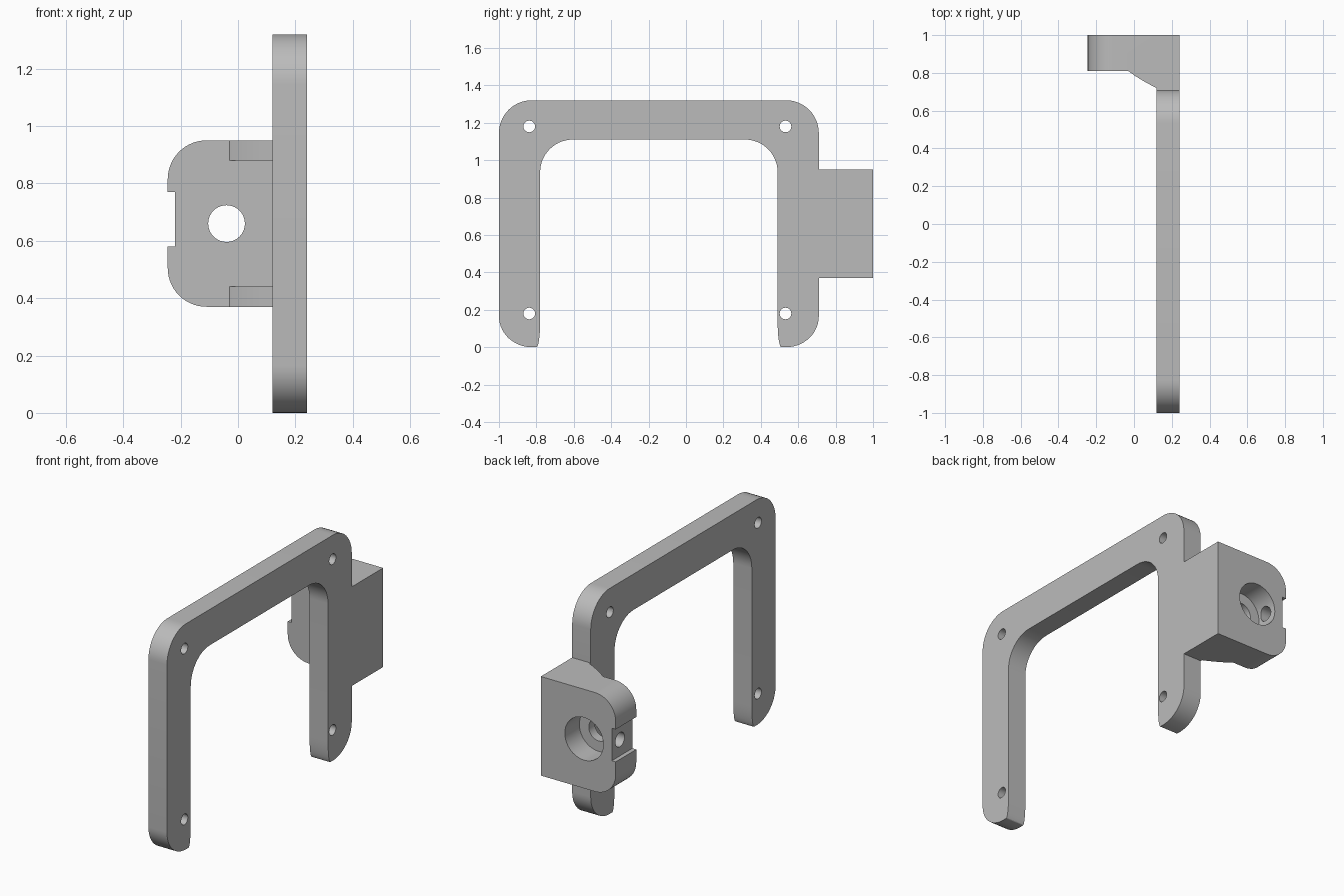
import bpy, bmesh, math
from mathutils import Vector

cube = bpy.data.objects.get("Cube")
if cube:
    bpy.data.objects.remove(cube, do_unlink=True)

grey = bpy.data.materials.new("plain grey")
grey.use_nodes = True
grey.diffuse_color = (0.5, 0.5, 0.5, 1)
grey.node_tree.nodes["Principled BSDF"].inputs["Base Color"].default_value = (0.5, 0.5, 0.5, 1)

# The plane of each profile, by its extrusion axis
PLANES = {
    "x": lambda a, b, d: (d, a, b),
    "y": lambda a, b, d: (a, d, b),
    "z": lambda a, b, d: (a, b, d),
}


def extrude(name, points, axis, start, end):
    """Solid with the given outline, between two positions on an axis."""
    place = PLANES[axis]
    bm = bmesh.new()
    face = bm.faces.new([bm.verts.new(place(a, b, start)) for a, b in points])
    ret = bmesh.ops.extrude_face_region(bm, geom=[face])
    verts = [g for g in ret["geom"] if isinstance(g, bmesh.types.BMVert)]
    bmesh.ops.translate(bm, verts=verts, vec=Vector(place(0, 0, end - start)))
    bmesh.ops.recalc_face_normals(bm, faces=bm.faces)
    mesh = bpy.data.meshes.new(name)
    bm.to_mesh(mesh)
    bm.free()
    mesh.materials.append(grey)
    obj = bpy.data.objects.new(name, mesh)
    bpy.context.collection.objects.link(obj)
    return obj


def arc(ca, cb, ra, rb, first, last, steps=14):
    """Points on an elliptical arc, angles in degrees."""
    angles = [math.radians(first + (last - first) * i / steps) for i in range(steps + 1)]
    return [(ca + ra * math.cos(t), cb + rb * math.sin(t)) for t in angles]


def circle(ca, cb, r):
    return arc(ca, cb, r, r, 0, 360, 40)[:-1]


def combine(target, other, operation):
    mod = target.modifiers.new(operation.lower(), "BOOLEAN")
    mod.operation = operation
    mod.solver = "EXACT"
    mod.object = other
    bpy.context.view_layer.objects.active = target
    bpy.ops.object.modifier_apply(modifier=mod.name)
    bpy.data.objects.remove(other, do_unlink=True)


# Arched frame: one half outline about its middle, then mirrored
mid, outer, inner, top, under, r = -0.145, 0.855, 0.635, 1.32, 1.11, 0.175
half = arc(outer - r, top - r, r, r, 90, 0)
half += arc(outer - r, 0.165, r, 0.165, 0, -90)
half += arc(inner + 0.02, 0.13, 0.02, 0.13, 270, 180, 8)
half += arc(inner - r, under - r, r, r, 0, 90)
outline = [(mid + a, b) for a, b in half] + [(mid - a, b) for a, b in reversed(half)]
frame = extrude("arched_frame_with_mount", outline, "x", 0.12, 0.24)

# Side rail that joins the frame to the mount
rail = extrude("side_rail", [(0.6, 0.37), (1, 0.37), (1, 0.95), (0.6, 0.95)], "x", 0.12, 0.24)
combine(frame, rail, "UNION")

# Mount block with rounded ends and a shallow notch
block_pts = [(0.2, 0.37), (0.2, 0.95)]
block_pts += arc(-0.11, 0.815, 0.135, 0.135, 90, 180)
block_pts += [(-0.245, 0.77), (-0.22, 0.77), (-0.22, 0.58), (-0.245, 0.58)]
block_pts += arc(-0.11, 0.505, 0.135, 0.135, 180, 270)
block = extrude("mount_block", block_pts, "y", 0.81, 1)
combine(frame, block, "UNION")

# Curved gussets at the top and bottom of the mount
gusset_pts = [(-0.03, 0.81), (0, 0.788), (0.03, 0.769), (0.06, 0.751), (0.09, 0.735),
              (0.12, 0.72), (0.18, 0.72), (0.18, 0.9), (-0.03, 0.9)]
for low, high in ((0.37, 0.44), (0.88, 0.95)):
    combine(frame, extrude("gusset", gusset_pts, "z", low, high), "UNION")

# Screw holes in the four frame corners
for y in (-0.838, 0.532):
    for z in (0.18, 1.18):
        combine(frame, extrude("screw_hole", circle(y, z, 0.031), "x", 0, 0.4), "DIFFERENCE")

# Main bore, its counterbore from the back, and the side screw hole
combine(frame, extrude("bore", circle(-0.04, 0.66, 0.064), "y", 0.7, 1.1), "DIFFERENCE")
combine(frame, extrude("counterbore", circle(-0.04, 0.66, 0.125), "y", 0.865, 1.1), "DIFFERENCE")
combine(frame, extrude("side_hole", circle(0.925, 0.675, 0.042), "x", -0.3, -0.06), "DIFFERENCE")

# Smooth the rounded walls and keep real edges sharp
bpy.ops.object.select_all(action="DESELECT")
frame.select_set(True)
bpy.context.view_layer.objects.active = frame
bpy.ops.object.shade_smooth_by_angle(angle=math.radians(25))
